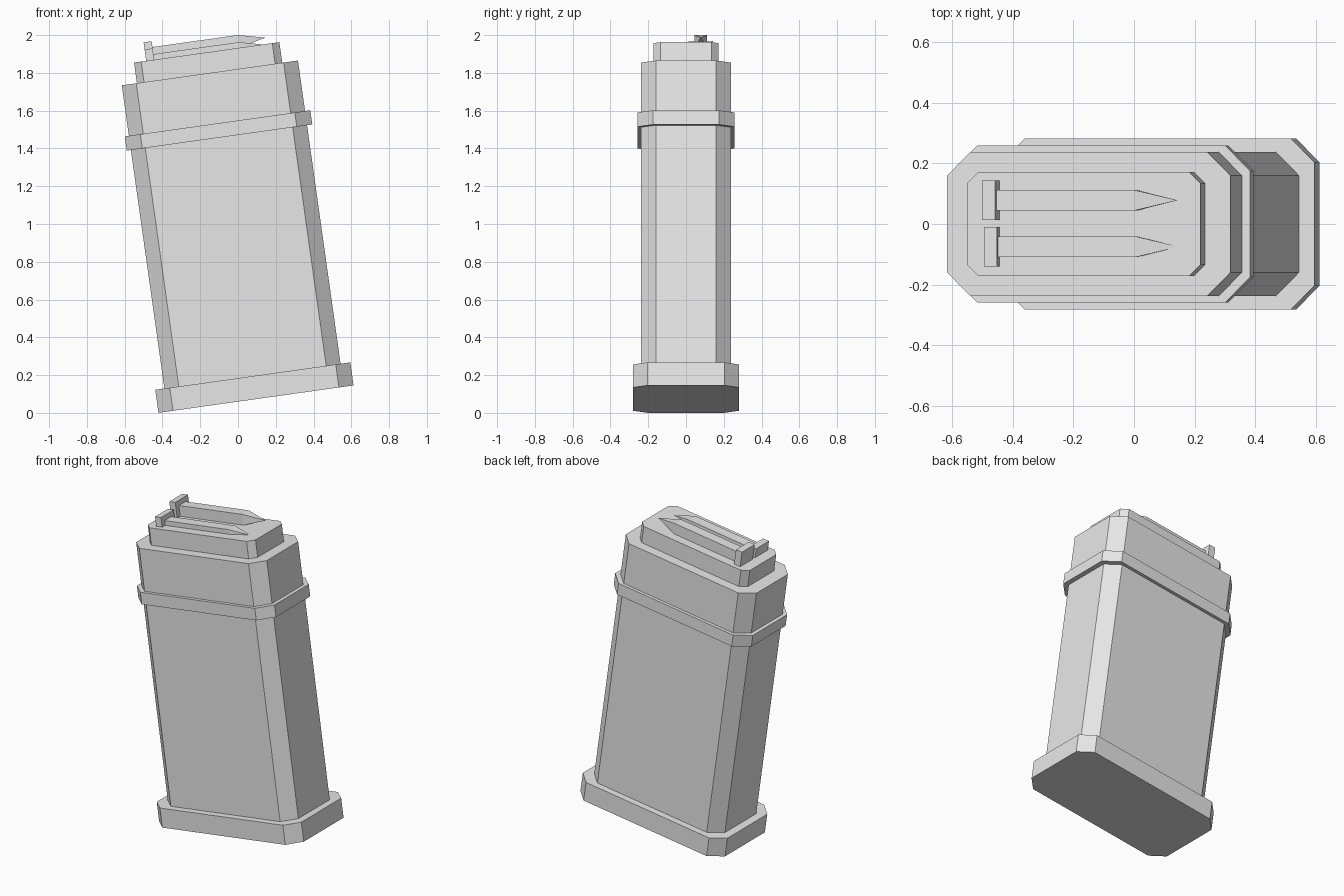
import bpy
import bmesh
import math
from mathutils import Matrix

if "Cube" in bpy.data.objects:
    bpy.data.objects.remove(bpy.data.objects["Cube"])

TILT = Matrix.Rotation(math.radians(-8), 4, 'Y')  # whole model leans to the left

grey = bpy.data.materials.new("plain grey")
grey.diffuse_color = (0.8, 0.8, 0.8, 1)
grey.use_nodes = True
grey.node_tree.nodes["Principled BSDF"].inputs["Base Color"].default_value = grey.diffuse_color


def loft(name, rings, tip=None):
    """Skin rings of points, capping the start and closing on a cap or a tip."""
    bm = bmesh.new()
    loops = [[bm.verts.new(p) for p in ring] for ring in rings]
    n = len(loops[0])
    for a, b in zip(loops, loops[1:]):
        for i in range(n):
            bm.faces.new((a[i], a[(i + 1) % n], b[(i + 1) % n], b[i]))
    bm.faces.new(loops[0][::-1])
    if tip:
        t = bm.verts.new(tip)
        for i in range(n):
            bm.faces.new((loops[-1][i], loops[-1][(i + 1) % n], t))
    else:
        bm.faces.new(loops[-1])
    bmesh.ops.recalc_face_normals(bm, faces=bm.faces[:])
    bm.transform(TILT)
    mesh = bpy.data.meshes.new(name)
    bm.to_mesh(mesh)
    bm.free()
    mesh.materials.append(grey)
    obj = bpy.data.objects.new(name, mesh)
    bpy.context.collection.objects.link(obj)
    return obj


def chamfered_block(name, x0, x1, half_y, z0, z1, c):
    """Upright block with cut vertical corners."""
    h = half_y
    outline = [(x0 + c, -h), (x1 - c, -h), (x1, c - h), (x1, h - c),
               (x1 - c, h), (x0 + c, h), (x0, h - c), (x0, c - h)]
    loft(name, [[(x, y, z) for x, y in outline] for z in (z0, z1)])


def square(x, y, z, h):
    """Square ring across the long axis."""
    return [(x, y + a * h, z + b * h)
            for a, b in ((-1, -1), (1, -1), (1, 1), (-1, 1))]


# Casing: base plate, body, collar and top block
chamfered_block("base_plate", -0.417, 0.626, 0.281, 0.059, 0.182, 0.078)
chamfered_block("body", -0.368, 0.574, 0.237, 0.17, 1.803, 0.077)
chamfered_block("collar", -0.390, 0.602, 0.258, 1.457, 1.533, 0.083)
chamfered_block("top_block", -0.287, 0.490, 0.172, 1.79, 1.913, 0.038)

# Two pointed rounds with square rims; the front one is half sunk
for side, y, z in (("back", 0.078, 1.947), ("front", -0.075, 1.909)):
    loft(side + "_round", [square(-0.19, y, z, 0.034), square(0.278, y, z, 0.034)],
         tip=(0.419, y, z))
    loft(side + "_rim", [square(-0.222, y, z, 0.065), square(-0.179, y, z, 0.065)])
